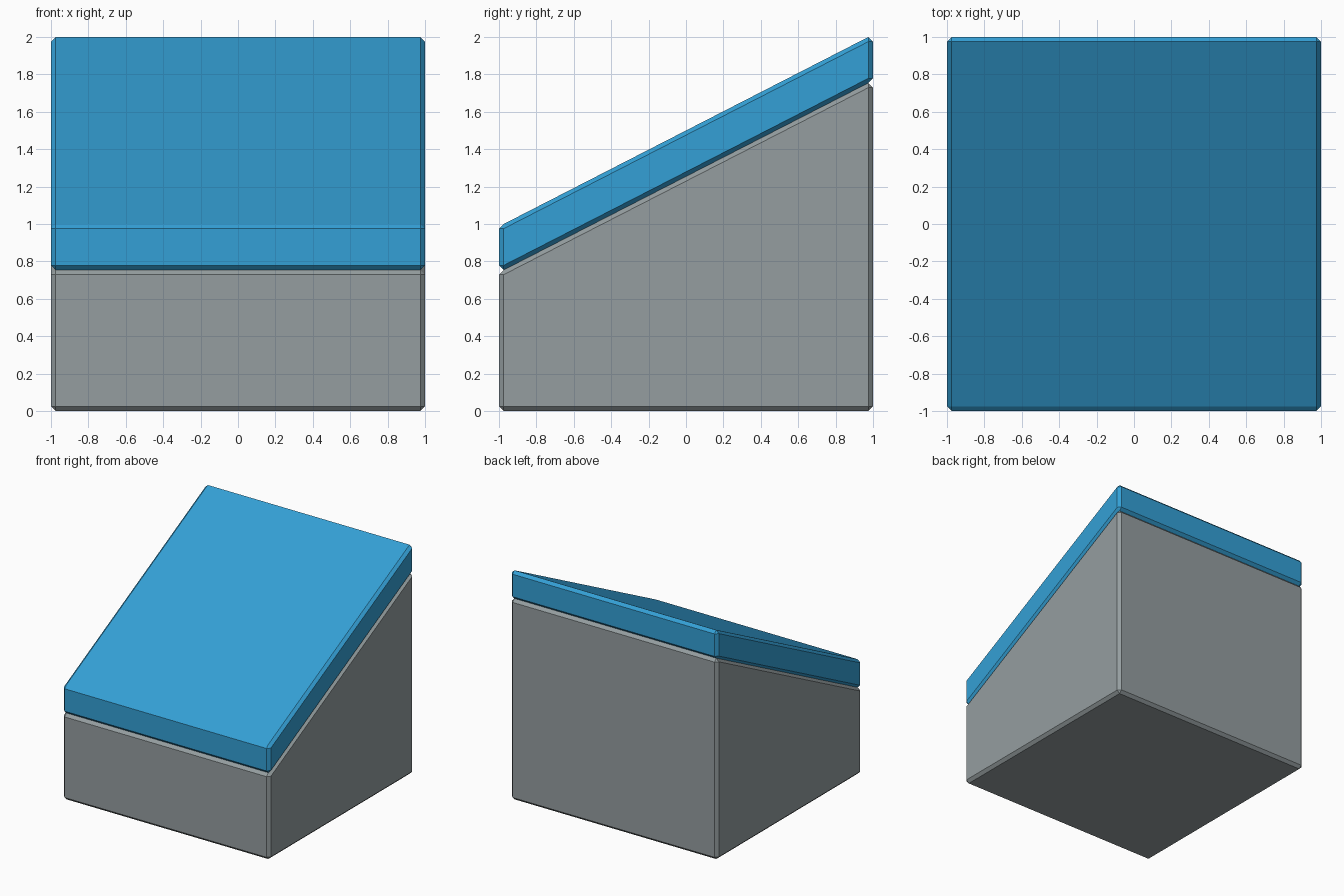
import bpy, bmesh, math
from itertools import product

if "Cube" in bpy.data.objects:
    bpy.data.objects.remove(bpy.data.objects["Cube"])

C = 0.025  # chamfer size


def material(name, rgb):
    m = bpy.data.materials.new(name)
    lin = [((v / 255 + 0.055) / 1.055) ** 2.4 for v in rgb]
    m.diffuse_color = (*lin, 1)
    m.use_nodes = True
    m.node_tree.nodes["Principled BSDF"].inputs["Base Color"].default_value = m.diffuse_color
    return m


def sloped_block(name, bottom, top, mat):
    """Chamfered block; bottom and top give the (front, back) heights."""
    bm = bmesh.new()
    for sx, sy, sz in product((-1, 1), repeat=3):
        z = (bottom if sz < 0 else top)[sy > 0]
        i = 1 - C
        for x, y, dz in ((1, i, C), (i, 1, C), (i, i, 0)):
            bm.verts.new((sx * x, sy * y, z - sz * dz))
    bmesh.ops.convex_hull(bm, input=bm.verts)
    bmesh.ops.dissolve_limit(bm, angle_limit=math.radians(1),
                             verts=bm.verts, edges=bm.edges)
    bmesh.ops.recalc_face_normals(bm, faces=bm.faces)
    me = bpy.data.meshes.new(name)
    bm.to_mesh(me)
    bm.free()
    me.materials.append(mat)
    bpy.context.collection.objects.link(bpy.data.objects.new(name, me))


# Grey wedge body and blue slanted slab resting on it
sloped_block("base_wedge", (0, 0), (0.754, 1.754), material("grey", (149, 158, 160)))
sloped_block("sloped_slab", (0.754, 1.754), (1, 2), material("blue", (52, 160, 214)))
